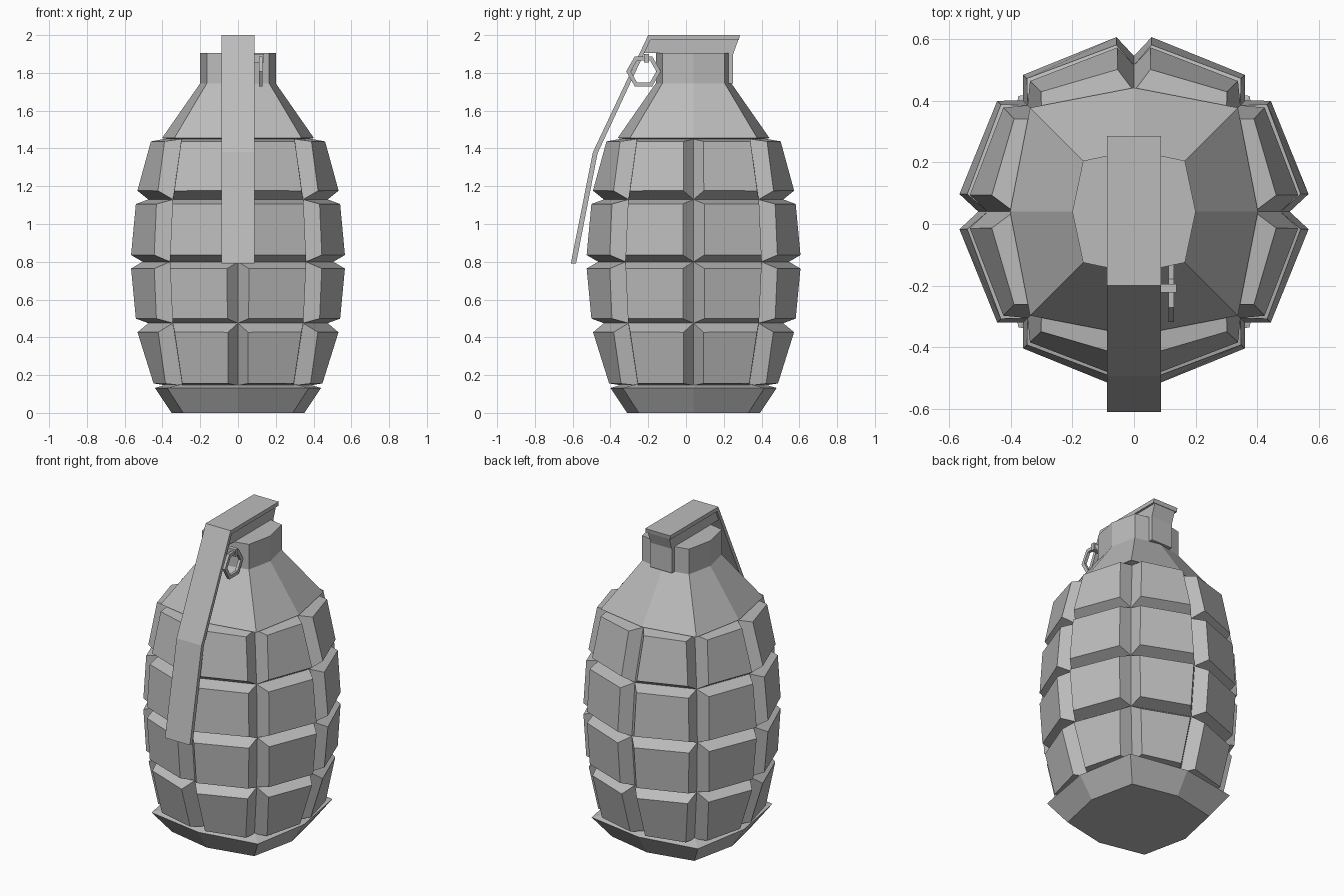
import bpy, bmesh, math

if "Cube" in bpy.data.objects:
    bpy.data.objects.remove(bpy.data.objects["Cube"])

CY = 0.04  # body axis sits slightly behind the centre

metal = bpy.data.materials.new("grey metal")
metal.diffuse_color = (0.5, 0.5, 0.5, 1)
metal.use_nodes = True
metal.node_tree.nodes["Principled BSDF"].inputs["Base Color"].default_value = metal.diffuse_color


def finish(name, bm):
    bmesh.ops.recalc_face_normals(bm, faces=bm.faces[:])
    me = bpy.data.meshes.new(name)
    bm.to_mesh(me)
    bm.free()
    me.materials.append(metal)
    ob = bpy.data.objects.new(name, me)
    bpy.context.collection.objects.link(ob)
    return ob


def octagon(bm, z, a, d):
    """Eight-sided ring: radius a on the axes, offset d at the diagonals."""
    pts = [(a, 0), (d, d), (0, a), (-d, d), (-a, 0), (-d, -d), (0, -a), (d, -d)]
    return [bm.verts.new((x, y + CY, z)) for x, y in pts]


def loft(name, rings, panels=False):
    bm = bmesh.new()
    loops = [octagon(bm, *r) for r in rings]
    sides = []
    for lo, hi in zip(loops, loops[1:]):
        for i in range(8):
            j = (i + 1) % 8
            sides.append(bm.faces.new((lo[i], lo[j], hi[j], hi[i])))
    bm.faces.new(loops[0][::-1])
    bm.faces.new(loops[-1])
    bmesh.ops.recalc_face_normals(bm, faces=bm.faces[:])
    if panels:  # raised blocks with V grooves between them
        bmesh.ops.inset_individual(bm, faces=sides, thickness=0.03, depth=0.08,
                                   use_even_offset=True)
    return finish(name, bm)


def extrude_x(name, profile, x0, x1):
    """Solid from a (y, z) outline spanning x0 to x1."""
    bm = bmesh.new()
    face = bm.faces.new([bm.verts.new((x0, y, z)) for y, z in profile])
    out = bmesh.ops.extrude_face_region(bm, geom=[face])
    moved = [v for v in out["geom"] if isinstance(v, bmesh.types.BMVert)]
    bmesh.ops.translate(bm, verts=moved, vec=(x1 - x0, 0, 0))
    return finish(name, bm)


# Segmented body
loft("segmented_body", [(0.145, 0.375, 0.295), (0.475, 0.475, 0.345),
                        (0.80, 0.505, 0.36), (1.13, 0.475, 0.345),
                        (1.45, 0.39, 0.30)], panels=True)

# Base cap, shoulder cone and neck
loft("base_cap", [(0, 0.352, 0.29), (0.132, 0.44, 0.375), (0.152, 0.37, 0.30)])
loft("shoulder", [(1.448, 0.36, 0.30), (1.455, 0.402, 0.337), (1.745, 0.2, 0.165)])
loft("neck", [(1.745, 0.2, 0.165), (1.905, 0.2, 0.165)])

# Head block under the lever, with a flared tail
extrude_x("lever_mount", [(-0.14, 1.745), (0.25, 1.745), (0.25, 1.90),
                          (0.278, 1.978), (-0.19, 1.978), (-0.222, 1.905),
                          (-0.14, 1.905)], -0.075, 0.075)

# Bent safety lever
extrude_x("lever", [(-0.20, 2.0), (0.285, 2.0), (0.28, 1.975), (-0.188, 1.975),
                    (-0.468, 1.375), (-0.582, 0.79), (-0.61, 0.79),
                    (-0.493, 1.38)], -0.088, 0.088)

# Pull ring and its pin
bm = bmesh.new()
rows = []
for x, r in ((0.112, 0.092), (0.112, 0.068), (0.130, 0.068), (0.130, 0.092)):
    rows.append([bm.verts.new((x, -0.225 + r * math.cos(k * math.pi / 3),
                               1.808 + r * math.sin(k * math.pi / 3)))
                 for k in range(6)])
for a in range(4):
    p, q = rows[a], rows[(a + 1) % 4]
    for k in range(6):
        n = (k + 1) % 6
        bm.faces.new((p[k], p[n], q[n], q[k]))
finish("pull_ring", bm)
extrude_x("pin", [(-0.222, 1.855), (-0.195, 1.855), (-0.195, 1.90),
                  (-0.222, 1.90)], 0.07, 0.138)
